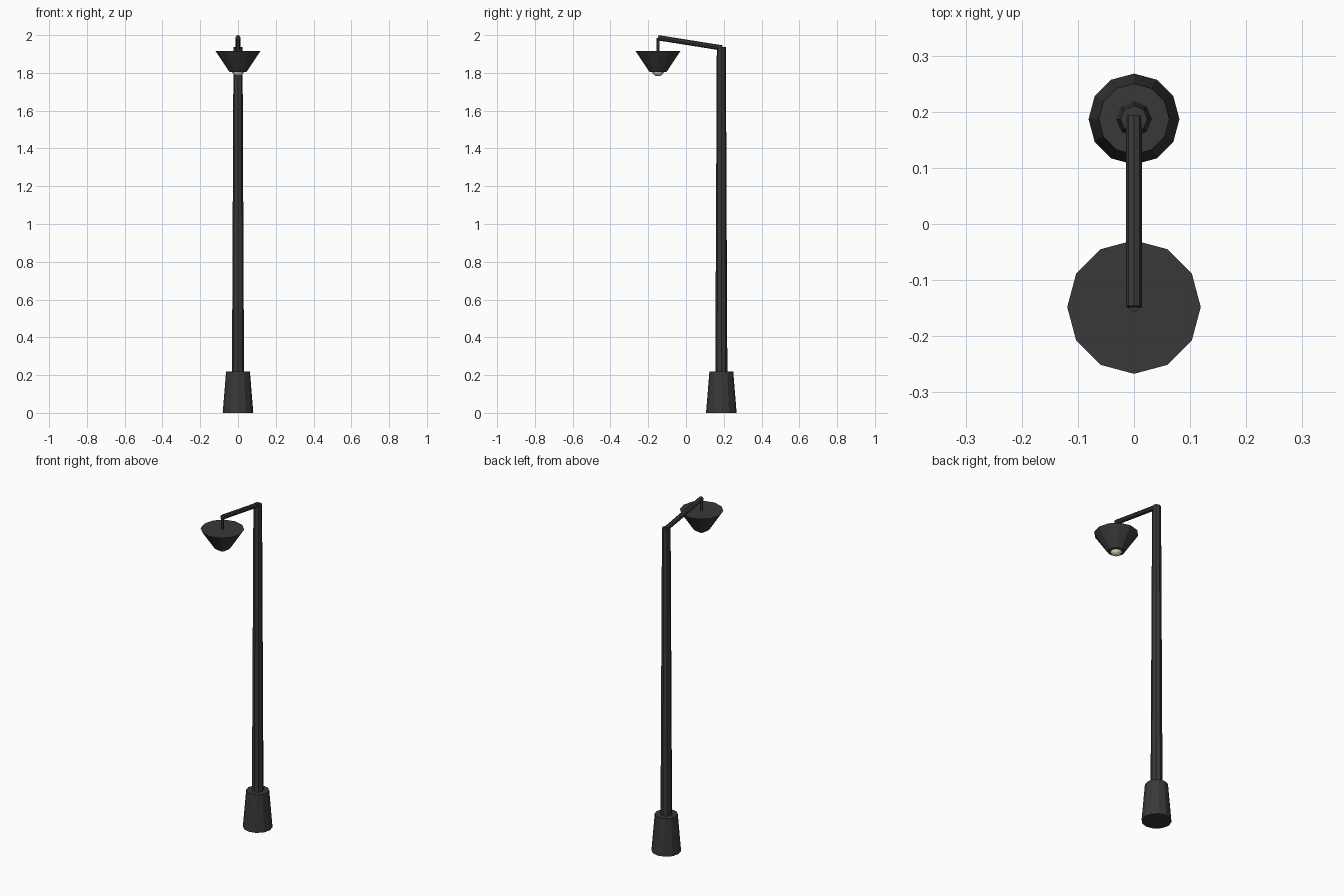
import bpy
from mathutils import Vector

if "Cube" in bpy.data.objects:
    bpy.data.objects.remove(bpy.data.objects["Cube"])

POLE_Y, LAMP_Y = 0.187, -0.148


def material(name, colour):
    m = bpy.data.materials.new(name)
    m.diffuse_color = (*colour, 1)
    m.use_nodes = True
    m.node_tree.nodes["Principled BSDF"].inputs["Base Color"].default_value = m.diffuse_color
    return m


metal = material("dark_metal", (0.04, 0.04, 0.042))
glow = material("bulb_glass", (0.8, 0.68, 0.55))


def tapered(name, start, end, r1, r2, sides, turn=0.0):
    """Capped cone or cylinder running between two points."""
    a, b = Vector(start), Vector(end)
    axis = b - a
    bpy.ops.mesh.primitive_cone_add(vertices=sides, radius1=r1, radius2=r2,
                                    depth=axis.length)
    ob = bpy.context.object
    ob.name = name
    ob.rotation_mode = 'QUATERNION'
    ob.location = (a + b) / 2
    ob.rotation_quaternion = Vector((0, 0, 1)).rotation_difference(axis)
    ob.data.materials.append(metal)
    return ob


# Post
tapered("base", (0, POLE_Y, 0), (0, POLE_Y, 0.22), 0.081, 0.063, 12)
tapered("pole", (0, POLE_Y, 0.21), (0, POLE_Y, 1.937), 0.032, 0.024, 8)

# Sloping arm and short hanger
tapered("arm", (0, 0.192, 1.932), (0, LAMP_Y, 1.986), 0.014, 0.014, 8)
tapered("hanger", (0, LAMP_Y, 1.91), (0, LAMP_Y, 1.985), 0.009, 0.009, 6)

# Lamp shade, wide at the top
tapered("shade", (0, LAMP_Y, 1.805), (0, LAMP_Y, 1.916), 0.045, 0.119, 12)

# Bulb peeking out below
bpy.ops.mesh.primitive_uv_sphere_add(segments=12, ring_count=8, radius=0.034,
                                     location=(0, LAMP_Y, 1.816))
bulb = bpy.context.object
bulb.name = "bulb"
bulb.data.materials.append(glow)
